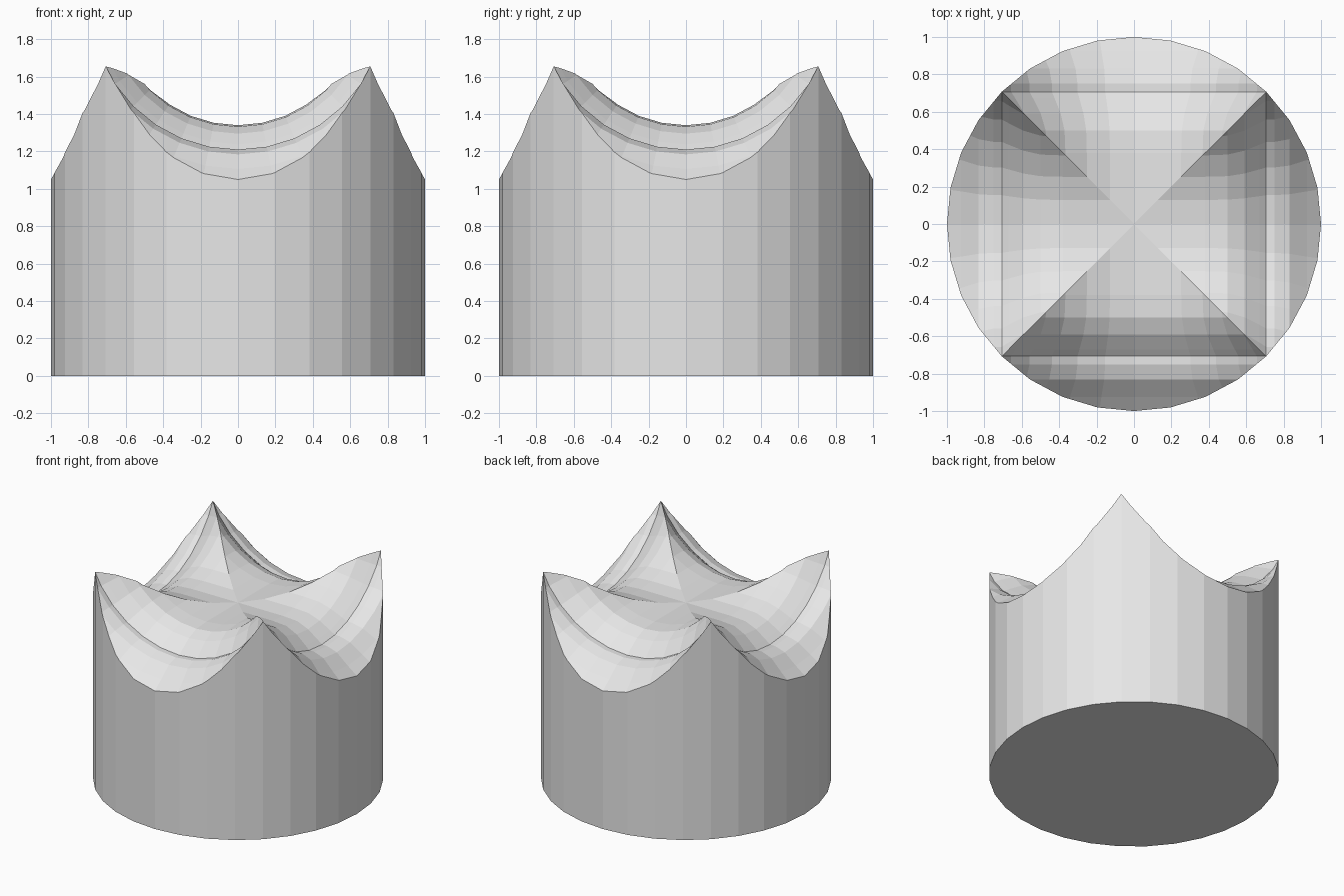
import bpy, bmesh, math

if "Cube" in bpy.data.objects:
    bpy.data.objects.remove(bpy.data.objects["Cube"])

# Plain grey material
grey = bpy.data.materials.new("plain_grey")
grey.diffuse_color = (0.8, 0.8, 0.8, 1)
grey.use_nodes = True
grey.node_tree.nodes["Principled BSDF"].inputs["Base Color"].default_value = grey.diffuse_color

SIDES = 32
AXIS_Z = 2.0
# Flared cutter profile: distance from centre, radius
PROFILE = [(0, .66), (.38, .66), (.5, .668), (.59, .705), (.67, .762), (.707, .79),
           (.75, .79), (.831, .816), (.924, .893), (1, .95), (1.1, 1.03)]


def add_object(name, bm):
    mesh = bpy.data.meshes.new(name)
    bmesh.ops.recalc_face_normals(bm, faces=bm.faces)
    bm.to_mesh(mesh)
    bm.free()
    ob = bpy.data.objects.new(name, mesh)
    bpy.context.collection.objects.link(ob)
    mesh.materials.append(grey)
    return ob


def loft(name, rings):
    """Skin a list of vertex rings and close both ends."""
    bm = bmesh.new()
    loops = [[bm.verts.new(p) for p in ring] for ring in rings]
    for a, b in zip(loops, loops[1:]):
        for i in range(SIDES):
            j = (i + 1) % SIDES
            bm.faces.new((a[i], a[j], b[j], b[i]))
    bm.faces.new(loops[0])
    bm.faces.new(loops[-1])
    return add_object(name, bm)


angles = [2 * math.pi * i / SIDES for i in range(SIDES)]

# Round post
post = loft("post", [[(math.cos(a), math.sin(a), z) for a in angles] for z in (0, 1.9)])

# Two crossed flared channels carve the top into four points
stations = [(-d, r) for d, r in reversed(PROFILE[1:])] + PROFILE
cutters = []
for axis in ("x", "y"):
    rings = []
    for d, r in stations:
        ring = []
        for a in angles:
            s, z = r * math.sin(a), AXIS_Z - r * math.cos(a)
            ring.append((d, s, z) if axis == "x" else (s, d, z))
        rings.append(ring)
    cutter = loft("channel_cutter_" + axis, rings)
    cutter.hide_render = True
    mod = post.modifiers.new("channel_" + axis, 'BOOLEAN')
    mod.operation = 'DIFFERENCE'
    mod.solver = 'EXACT'
    mod.object = cutter
    cutters.append(cutter)

# Bake the cuts and drop the cutters
bpy.context.view_layer.update()
deps = bpy.context.evaluated_depsgraph_get()
result = bpy.data.meshes.new_from_object(post.evaluated_get(deps))
post.modifiers.clear()
post.data = result
for c in cutters:
    bpy.data.objects.remove(c)
